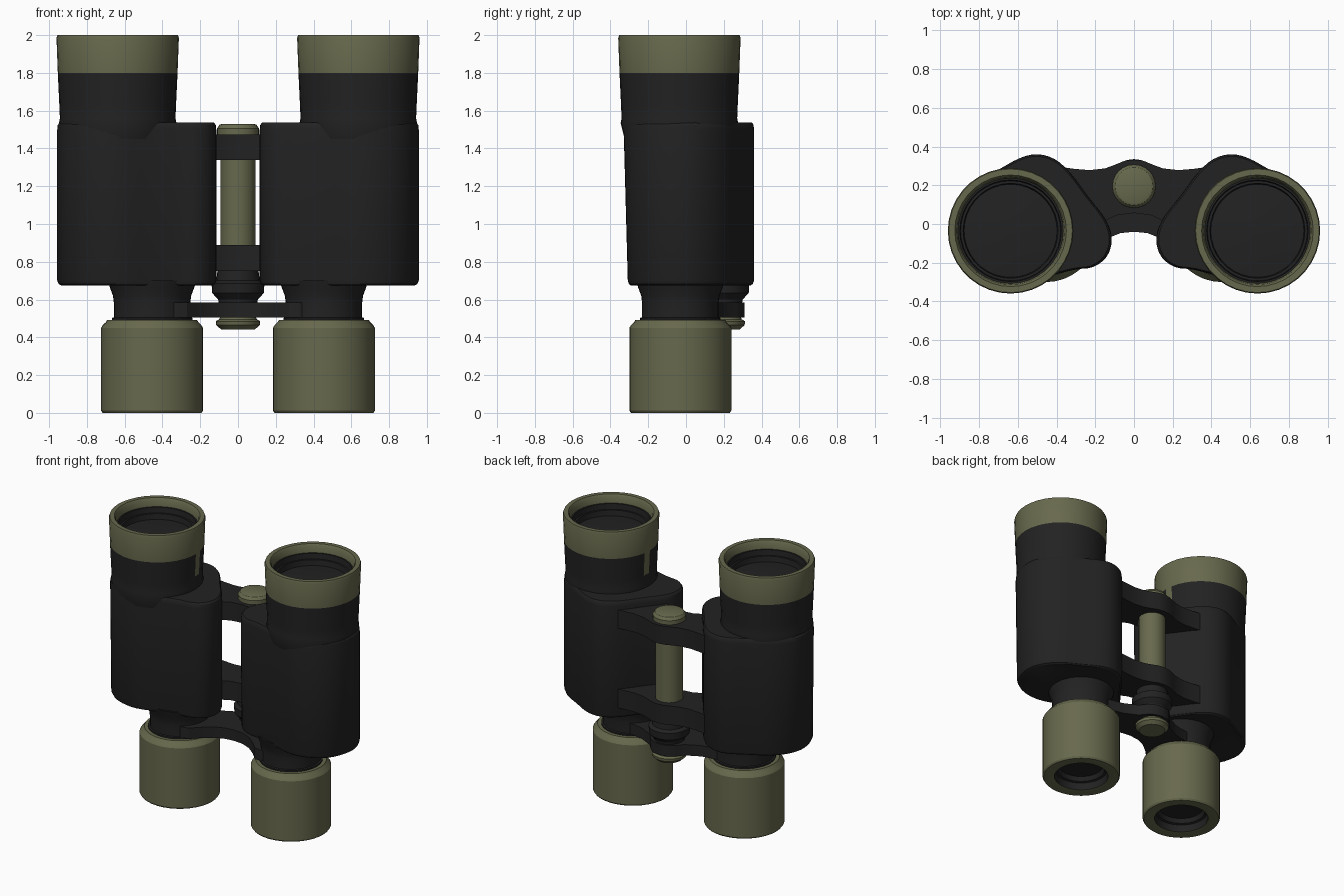
import bpy, bmesh, math
from mathutils import Vector

if "Cube" in bpy.data.objects:
    bpy.data.objects.remove(bpy.data.objects["Cube"])


def material(name, rgb):
    m = bpy.data.materials.new(name)
    m.diffuse_color = (*rgb, 1)
    m.use_nodes = True
    m.node_tree.nodes["Principled BSDF"].inputs["Base Color"].default_value = m.diffuse_color
    return m


BLACK = material("black rubber", (0.016, 0.016, 0.016))
OLIVE = material("olive green", (0.135, 0.14, 0.073))


def finish(name, bm, angle=30):
    """Turn a bmesh into a smooth shaded object with both materials."""
    bmesh.ops.remove_doubles(bm, verts=bm.verts, dist=1e-5)
    bmesh.ops.recalc_face_normals(bm, faces=bm.faces)
    mesh = bpy.data.meshes.new(name)
    bm.to_mesh(mesh)
    bm.free()
    mesh.materials.append(BLACK)
    mesh.materials.append(OLIVE)
    obj = bpy.data.objects.new(name, mesh)
    bpy.context.collection.objects.link(obj)
    bpy.ops.object.select_all(action='DESELECT')
    bpy.context.view_layer.objects.active = obj
    obj.select_set(True)
    bpy.ops.object.shade_smooth_by_angle(angle=math.radians(angle))
    return obj


def lathe(name, profile, cx, cy, olive, seg=36):
    """Revolve (radius, z) points; olive(centre offset) picks the colour."""
    bm = bmesh.new()
    rings = []
    for r, z in profile:
        rings.append([bm.verts.new((cx + r * math.cos(2 * math.pi * i / seg),
                                    cy + r * math.sin(2 * math.pi * i / seg), z))
                      for i in range(seg)])
    for a, b in zip(rings, rings[1:]):
        for i in range(seg):
            j = (i + 1) % seg
            bm.faces.new((a[i], a[j], b[j], b[i]))
    bm.faces.new(rings[0])
    bm.faces.new(rings[-1])
    for f in bm.faces:
        c = f.calc_center_median() - Vector((cx, cy, 0))
        f.material_index = int(olive(c))
    return finish(name, bm)


def smooth_loop(pts, steps=3):
    """Closed Catmull-Rom curve through the points."""
    p = [Vector(q) for q in pts]
    n, out = len(p), []
    for i in range(n):
        a, b, c, d = p[i - 1], p[i], p[(i + 1) % n], p[(i + 2) % n]
        for k in range(steps):
            t = k / steps
            out.append(0.5 * (2 * b + (c - a) * t + (2 * a - 5 * b + 4 * c - d) * t * t
                              + (3 * b - a - 3 * c + d) * t ** 3))
    return out


def loft(name, loops):
    """Skin a stack of equal-length 3D loops and cap both ends."""
    bm = bmesh.new()
    rings = [[bm.verts.new(p) for p in loop] for loop in loops]
    for a, b in zip(rings, rings[1:]):
        for i in range(len(a)):
            j = (i + 1) % len(a)
            bm.faces.new((a[i], a[j], b[j], b[i]))
    bm.faces.new(rings[0])
    bm.faces.new(rings[-1])
    return finish(name, bm)


def bridge(name, half, z0, z1):
    """Symmetric plate from its right half outline, back centre to front centre."""
    pts = half + [(-x, y) for x, y in reversed(half) if x > 0]
    return loft(name, [[(x, y, z) for x, y in pts] for z in (z0, z1)])


# Prism housing outline (right side) and its height sections: z, inset scale, front scale
OUTLINE = [(0.64, -0.335), (0.80, -0.30), (0.915, -0.19), (0.957, -0.03), (0.93, 0.09),
           (0.84, 0.20), (0.70, 0.28), (0.59, 0.34), (0.50, 0.36), (0.41, 0.335),
           (0.33, 0.265), (0.24, 0.145), (0.145, 0.02), (0.115, -0.08), (0.14, -0.17),
           (0.21, -0.225), (0.31, -0.24), (0.46, -0.28)]
SECTIONS = [(0.675, 0.95, 0.92), (0.682, 0.98, 0.92), (0.70, 1.0, 0.92),
            (1.50, 1.0, 0.985), (1.525, 0.993, 0.985), (1.537, 0.97, 0.985)]
outline = smooth_loop(OUTLINE)

for side, s in (("left", -1), ("right", 1)):
    loops = []
    for z, k, front in SECTIONS:
        loops.append([(s * (0.54 + (p.x - 0.54) * k),
                       p.y * k * (front if p.y < 0 else 1), z) for p in outline])
    loft("prism_housing_" + side, loops)

    # Objective tube: olive rim band, small paint run on the inner side, recessed lens
    def tube_paint(c, s=s):
        r = math.hypot(c.x, c.y)
        if c.z > 1.8:
            return r > 0.272
        inward = -s * c.x / max(r, 1e-6)
        return r > 0.29 and c.z > 1.64 and inward > math.cos(math.radians(13)) and c.y > 0

    lathe("objective_tube_" + side,
          [(0.29, 1.45), (0.311, 1.535), (0.306, 1.56), (0.309, 1.63), (0.317, 1.80),
           (0.324, 1.985), (0.319, 2.0), (0.288, 2.0), (0.278, 1.985), (0.272, 1.94),
           (0.262, 1.94), (0.258, 1.90), (0.245, 1.90), (0.24, 1.86), (0.12, 1.873),
           (0.01, 1.877)],
          s * 0.637, -0.035, tube_paint)

    # Neck between housing and eyecup
    lathe("eyepiece_neck_" + side,
          [(0.20, 0.46), (0.213, 0.485), (0.213, 0.503), (0.202, 0.506), (0.202, 0.58),
           (0.207, 0.62), (0.222, 0.66), (0.235, 0.70)],
          s * 0.455, -0.03, lambda c: False)

    # Eyecup with a stepped shoulder and a dark recessed eye lens
    lathe("eyecup_" + side,
          [(0.01, 0.10), (0.15, 0.09), (0.165, 0.06), (0.18, 0.055), (0.187, 0.004),
           (0.20, 0.0), (0.262, 0.0), (0.27, 0.012), (0.27, 0.45), (0.262, 0.463),
           (0.245, 0.48), (0.238, 0.492), (0.20, 0.492)],
          s * 0.455, -0.03, lambda c: math.hypot(c.x, c.y) > 0.184 or c.z > 0.3)

# Arms joining the two housings
ARM = [(0, 0.332), (0.05, 0.326), (0.10, 0.305), (0.15, 0.287), (0.23, 0.278), (0.31, 0.285),
       (0.42, 0.30), (0.42, 0.10), (0.20, 0.0), (0.14, 0.02), (0.09, 0.045), (0, 0.057)]
bridge("upper_arm", ARM, 1.34, 1.475)
bridge("lower_arm", ARM, 0.75, 0.89)

# Eyepiece bridge carrying both necks
bridge("eyepiece_bridge",
       [(0, 0.31), (0.06, 0.30), (0.105, 0.265), (0.14, 0.22), (0.24, 0.17), (0.34, 0.15),
        (0.44, 0.13), (0.46, -0.03), (0.40, -0.17), (0.325, -0.20), (0.27, -0.19),
        (0.21, -0.13), (0.14, -0.075), (0.07, -0.047), (0, -0.04)], 0.505, 0.585)

# Central hinge: axle, top cap, lower collar and adjustment knob
HX, HY = 0, 0.195
lathe("hinge_axle", [(0.093, 0.80), (0.093, 1.40)], HX, HY, lambda c: True, 24)
lathe("hinge_cap", [(0.10, 1.46), (0.112, 1.475), (0.112, 1.505), (0.098, 1.525),
                    (0.085, 1.53)], HX, HY, lambda c: True, 24)
lathe("hinge_collar", [(0.10, 0.57), (0.105, 0.60), (0.137, 0.635), (0.14, 0.685),
                       (0.115, 0.70), (0.108, 0.76)], HX, HY, lambda c: False, 24)
lathe("hinge_knob", [(0.09, 0.442), (0.115, 0.465), (0.118, 0.485), (0.10, 0.495),
                     (0.09, 0.52)], HX, HY, lambda c: True, 24)
